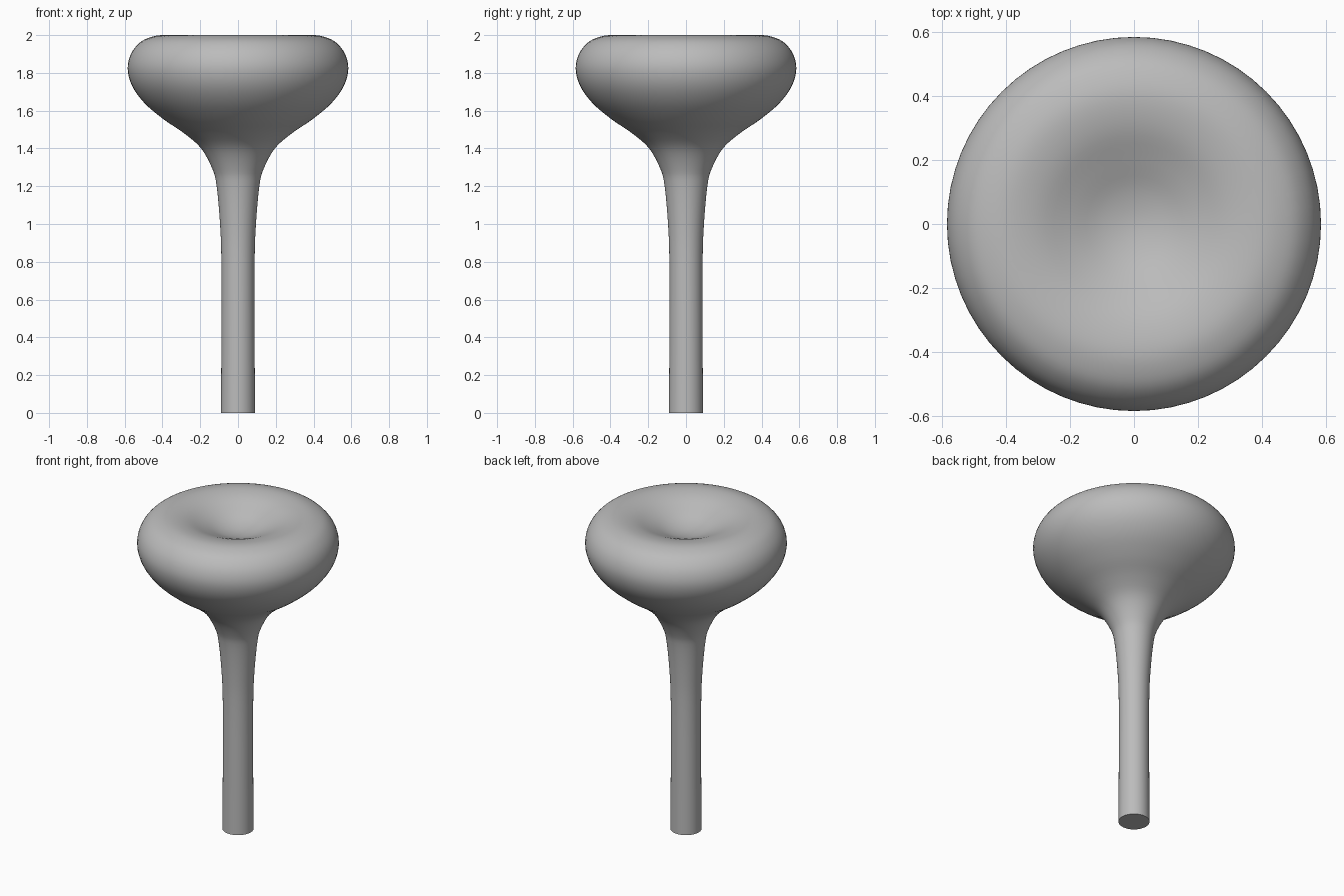
import bpy, bmesh, math
from mathutils import Vector

default = bpy.data.objects.get("Cube")
if default:
    bpy.data.objects.remove(default, do_unlink=True)

SEGMENTS, STEPS = 64, 4

# Flat grey colour
grey = bpy.data.materials.new("plain grey")
grey.use_nodes = True
colour = (0.5, 0.5, 0.5, 1)
grey.diffuse_color = colour
grey.node_tree.nodes["Principled BSDF"].inputs["Base Color"].default_value = colour

# Half profile (radius, height): stem, flare, rounded rim, dished top
stem = [(0.09, 0), (0.088, 0.4), (0.088, 0.8), (0.095, 1.0), (0.113, 1.2)]
flare = [(0.135, 1.29), (0.195, 1.4), (0.285, 1.48), (0.395, 1.555)]
rim = [(0.495, 1.64), (0.56, 1.73), (0.584, 1.82), (0.567, 1.9),
       (0.52, 1.96), (0.46, 1.99), (0.39, 2.0)]
dish = [(0.3, 1.985), (0.2, 1.945), (0.1, 1.905), (0, 1.89)]
points = [Vector(p) for p in stem + flare + rim + dish]


def smooth_path(pts, steps):
    """Catmull-Rom curve through the profile points."""
    ends = [pts[0] * 2 - pts[1]] + pts + [Vector((-pts[-2].x, pts[-2].y))]
    path = []
    for a, b, c, d in zip(ends, ends[1:], ends[2:], ends[3:]):
        for i in range(steps):
            t = i / steps
            path.append((b * 2 + (c - a) * t + (a * 2 - b * 5 + c * 4 - d) * t**2
                         + (b * 3 - a - c * 3 + d) * t**3) / 2)
    return path + [pts[-1]]


# Lathe the profile around the vertical axis
bm = bmesh.new()
path = smooth_path(points, STEPS)
verts = [bm.verts.new((p.x, 0, min(p.y, 2))) for p in path]
edges = [bm.edges.new(pair) for pair in zip(verts, verts[1:])]
bmesh.ops.spin(bm, geom=verts + edges, axis=(0, 0, 1), cent=(0, 0, 0),
               angle=math.tau, steps=SEGMENTS, use_duplicate=False)
bmesh.ops.remove_doubles(bm, verts=bm.verts, dist=0.0005)

# Close the flat foot of the stem
foot = [e for e in bm.edges if e.is_boundary]
bmesh.ops.contextual_create(bm, geom=foot)
bmesh.ops.recalc_face_normals(bm, faces=bm.faces)

mesh = bpy.data.meshes.new("dished_head_on_stem")
bm.to_mesh(mesh)
bm.free()
mesh.materials.append(grey)
body = bpy.data.objects.new("dished_head_on_stem", mesh)
bpy.context.collection.objects.link(body)

# Smooth shading with a crisp foot edge
bpy.ops.object.select_all(action="DESELECT")
body.select_set(True)
bpy.context.view_layer.objects.active = body
bpy.ops.object.shade_smooth_by_angle(angle=math.radians(40))
